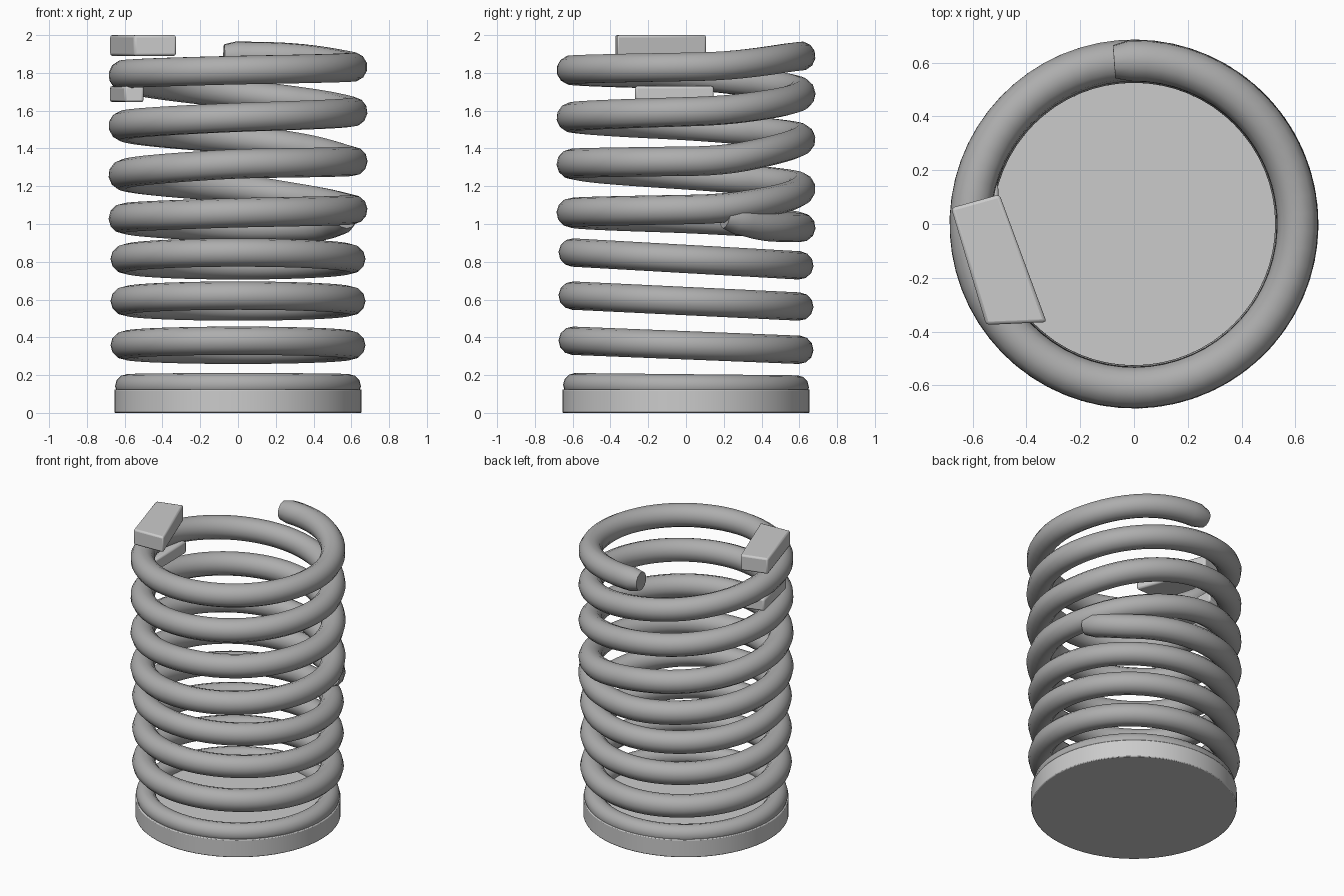
import bpy, bmesh, math

if "Cube" in bpy.data.objects:
    bpy.data.objects.remove(bpy.data.objects["Cube"])

steel = bpy.data.materials.new('dark_steel')
steel.diffuse_color = (0.42, 0.42, 0.42, 1)
steel.use_nodes = True
steel.node_tree.nodes["Principled BSDF"].inputs["Base Color"].default_value = steel.diffuse_color
plate = bpy.data.materials.new('plate_steel')
plate.diffuse_color = (0.7, 0.7, 0.7, 1)
plate.use_nodes = True
plate.node_tree.nodes["Principled BSDF"].inputs["Base Color"].default_value = plate.diffuse_color


def finish(obj, mat):
    bpy.ops.object.select_all(action='DESELECT')
    obj.select_set(True)
    bpy.context.view_layer.objects.active = obj
    bpy.ops.object.shade_smooth_by_angle(angle=math.radians(40))
    obj.data.materials.clear()
    obj.data.materials.append(mat)


def tube(name, points, radius, cyclic=False):
    """Round wire swept along points, converted to a capped mesh."""
    curve = bpy.data.curves.new(name, 'CURVE')
    curve.dimensions = '3D'
    curve.bevel_depth = radius
    curve.bevel_resolution = 4
    curve.use_fill_caps = True
    spline = curve.splines.new('POLY')
    spline.points.add(len(points) - 1)
    for p, co in zip(spline.points, points):
        p.co = (*co, 1)
    if not cyclic:  # slightly rounded wire ends
        for i in (0, -1):
            spline.points[i].radius = 0.8
    spline.use_cyclic_u = cyclic
    obj = bpy.data.objects.new(name, curve)
    bpy.context.collection.objects.link(obj)
    bpy.ops.object.select_all(action='DESELECT')
    obj.select_set(True)
    bpy.context.view_layer.objects.active = obj
    bpy.ops.object.convert(target='MESH')
    finish(bpy.context.object, steel)


def ring(name, radius, wire, z, tilt):
    """Closed coil, higher at the front by tilt."""
    pts = []
    for i in range(64):
        a = 2 * math.pi * i / 64
        y = math.sin(a)
        pts.append((radius * math.cos(a), radius * y, z - tilt * y))
    tube(name, pts, wire, True)


def prism(name, outline, z0, z1, bevel):
    bm = bmesh.new()
    face = bm.faces.new([bm.verts.new((x, y, z0)) for x, y in outline])
    up = bmesh.ops.extrude_face_region(bm, geom=[face])['geom']
    for v in up:
        if isinstance(v, bmesh.types.BMVert):
            v.co.z = z1
    bmesh.ops.recalc_face_normals(bm, faces=bm.faces)
    mesh = bpy.data.meshes.new(name)
    bm.to_mesh(mesh)
    bm.free()
    obj = bpy.data.objects.new(name, mesh)
    bpy.context.collection.objects.link(obj)
    mod = obj.modifiers.new('soft_edges', 'BEVEL')
    mod.width = bevel
    mod.segments = 2
    finish(obj, plate)


# base disc
disc = [(0.655 * math.cos(2 * math.pi * i / 64), 0.655 * math.sin(2 * math.pi * i / 64))
        for i in range(64)]
prism('base_disc', disc, 0, 0.125, 0.006)

# lower closed coils
ring('seat_coil', 0.588, 0.063, 0.142, 0.006)
for i, z in enumerate((0.358, 0.592, 0.815)):
    ring(f'lower_coil_{i + 1}', 0.6, 0.075, z, 0.024 + 0.005 * i)

# upper spring: (degrees counter-clockwise from the front, height)
keys = [(-250, 1.05), (-232, 0.985), (-180, 0.98), (-90, 1.03), (0, 1.06), (108, 1.08),
        (150, 1.14), (180, 1.19), (270, 1.26), (360, 1.32), (468, 1.335), (510, 1.41),
        (540, 1.45), (630, 1.52), (720, 1.565), (828, 1.60), (870, 1.65), (900, 1.69),
        (990, 1.79), (1080, 1.815), (1188, 1.835), (1235, 1.885), (1267, 1.89)]


def height(deg):
    for (a0, z0), (a1, z1) in zip(keys, keys[1:]):
        if deg <= a1:
            return z0 + (z1 - z0) * (deg - a0) / (a1 - a0)
    return keys[-1][1]


path = []
steps = 260
first, last = keys[0][0], keys[-1][0]
for i in range(steps + 1):
    d = first + (last - first) * i / steps
    # running average rounds off the bends
    z = sum(height(min(max(d + o, first), last)) for o in range(-12, 13, 4)) / 7
    a = math.radians(d - 90)
    path.append((0.608 * math.cos(a), 0.608 * math.sin(a), z))
tube('upper_spring', path, 0.078)

# clip blocks above and below the top coil
prism('top_block', [(-0.68, 0.06), (-0.55, -0.375), (-0.325, -0.365), (-0.5, 0.11)],
      1.89, 2.0, 0.012)
prism('under_block', [(-0.68, 0.10), (-0.60, -0.26), (-0.50, -0.27), (-0.505, 0.15)],
      1.645, 1.73, 0.012)
